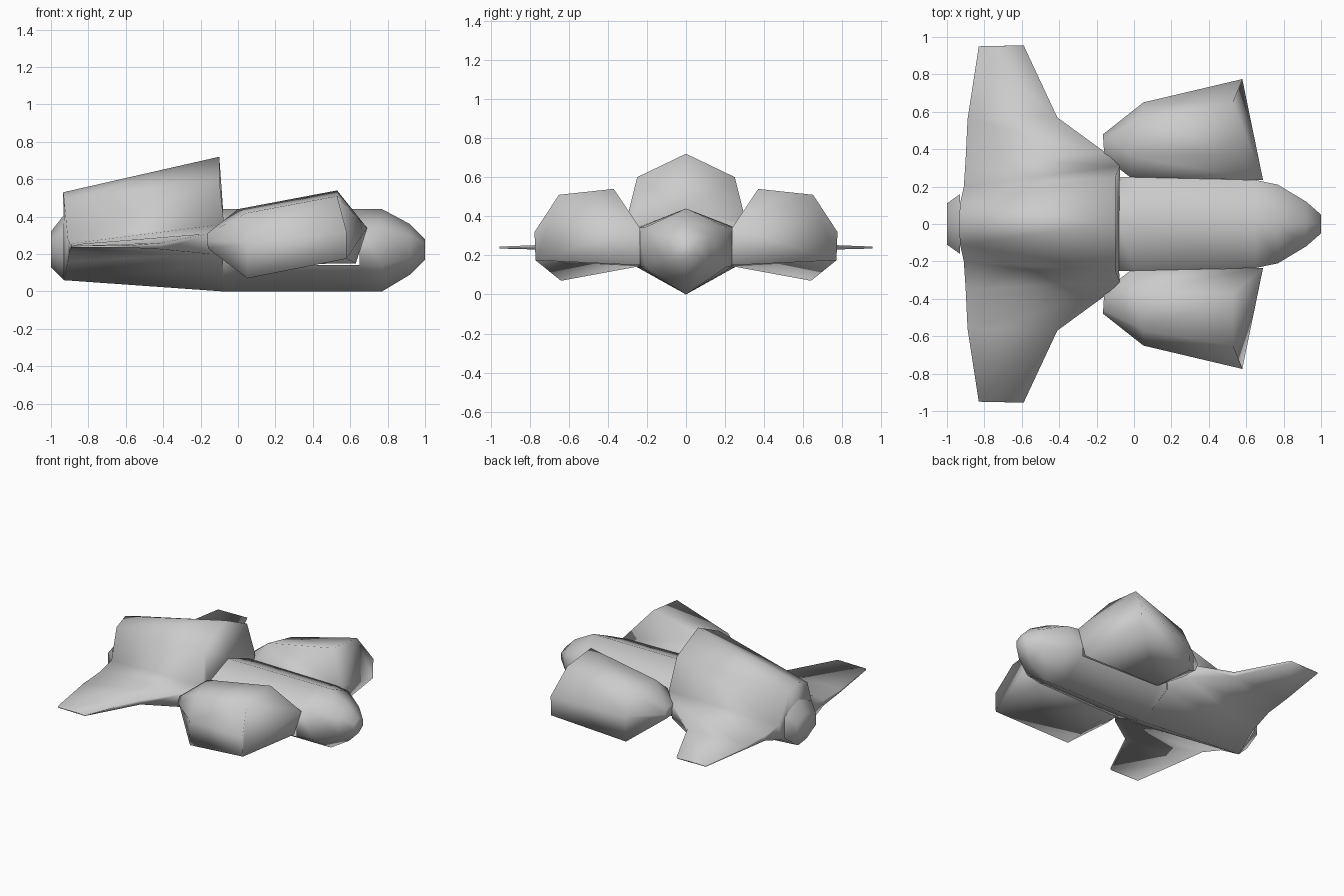
import bpy, bmesh

if "Cube" in bpy.data.objects:
    bpy.data.objects.remove(bpy.data.objects["Cube"])


def make_object(name, rings, extra=(), closed=True, skip=(), mirror=True, loose=()):
    """Loft through rings of points, add extra faces given as (ring, index) lists."""
    bm = bmesh.new()
    grid = [[bm.verts.new(p) for p in ring] for ring in rings]
    n = len(rings[0])
    for r in range(len(rings) - 1):
        for i in range(n if closed else n - 1):
            if (r, i) in skip:
                continue
            j = (i + 1) % n
            bm.faces.new((grid[r][i], grid[r][j], grid[r + 1][j], grid[r + 1][i]))
    grid.append([bm.verts.new(p) for p in loose])
    for face in extra:
        bm.faces.new([grid[r][i] for r, i in face])
    bmesh.ops.recalc_face_normals(bm, faces=bm.faces)
    for f in bm.faces:
        f.smooth = True
    mesh = bpy.data.meshes.new(name)
    bm.to_mesh(mesh)
    bm.free()
    obj = bpy.data.objects.new(name, mesh)
    bpy.context.collection.objects.link(obj)
    if mirror:
        mod = obj.modifiers.new("Mirror", 'MIRROR')
        mod.use_axis = (False, True, False)
        mod.merge_threshold = 0.001
    return obj


# Fuselage: six-sided sections given as x, bottom, top, half width
def hull_ring(x, lo, hi, w):
    h = hi - lo
    a, b = lo + h * 0.32, lo + h * 0.78
    return [(x, 0, lo), (x, w, a), (x, w, b), (x, 0, hi), (x, -w, b), (x, -w, a)]


nose = [(-.08, 0, .44, .25), (0, 0, .44, .25), (.65, 0, .44, .235),
        (.77, 0, .44, .21), (.92, .09, .36, .12), (1, .17, .28, .05)]
tail = [(-1, .13, .32, .11), (-.93, .06, .41, .16)]
# the hull side is left open where the pods join it
make_object("fuselage", [hull_ring(*s) for s in nose], skip={(1, 1), (1, 4)},
            extra=[[(5, i) for i in range(6)]], mirror=False)
make_object("tail_cone", [hull_ring(*s) for s in tail],
            extra=[[(0, i) for i in range(6)]], mirror=False)

# Dorsal housing blending into the wings and keel: leading and trailing half profiles
front = [(-.10, 0, .72), (-.10, .25, .60), (-.075, .31, .36), (-.15, .38, .31),
         (-.41, .57, .26), (-.59, .955, .245),
         (-.60, .955, .235), (-.41, .57, .225), (-.15, .38, .20), (-.08, .26, .145),
         (-.08, 0, .0)]
rear = [(-.935, 0, .53), (-.93, .11, .49), (-.91, .20, .28), (-.90, .35, .255),
        (-.89, .56, .25), (-.83, .95, .245),
        (-.83, .95, .235), (-.89, .56, .235), (-.90, .35, .22), (-.91, .17, .16),
        (-.93, 0, .06)]
caps = [[(0, 0), (0, 1), (0, 2), (2, 0), (2, 1)],
        [(0, 2), (0, 9), (2, 0)],
        [(1, i) for i in (0, 1, 2, 9, 10)]]
for r in (0, 1):
    caps += [[(r, i), (r, i + 1), (r, 10 - i), (r, 11 - i)] for i in (2, 3, 4)]
make_object("dorsal_housing_and_wings", [front, rear], extra=caps, closed=False,
            loose=[(-.08, .25, .343), (-.08, 0, .44)])

# Side pods: faceted closed shells meeting the hull along their inner edges
pod = [
    [(.63, .235, .15), (.69, .235, .34), (.53, .37, .54),
     (.53, .65, .51), (.58, .775, .32), (.58, .77, .175)],
    [(.00, .25, .142), (-.02, .25, .34), (.00, .36, .44),
     (.05, .57, .42), (.05, .65, .26), (.05, .64, .07)],
    [(-.14, .36, .22), (-.15, .35, .28), (-.16, .38, .31),
     (-.165, .46, .31), (-.165, .48, .27), (-.16, .46, .23)]]
make_object("side_pods", pod, skip={(0, 0)},
            extra=[[(0, i) for i in range(6)], [(2, i) for i in range(6)]])
